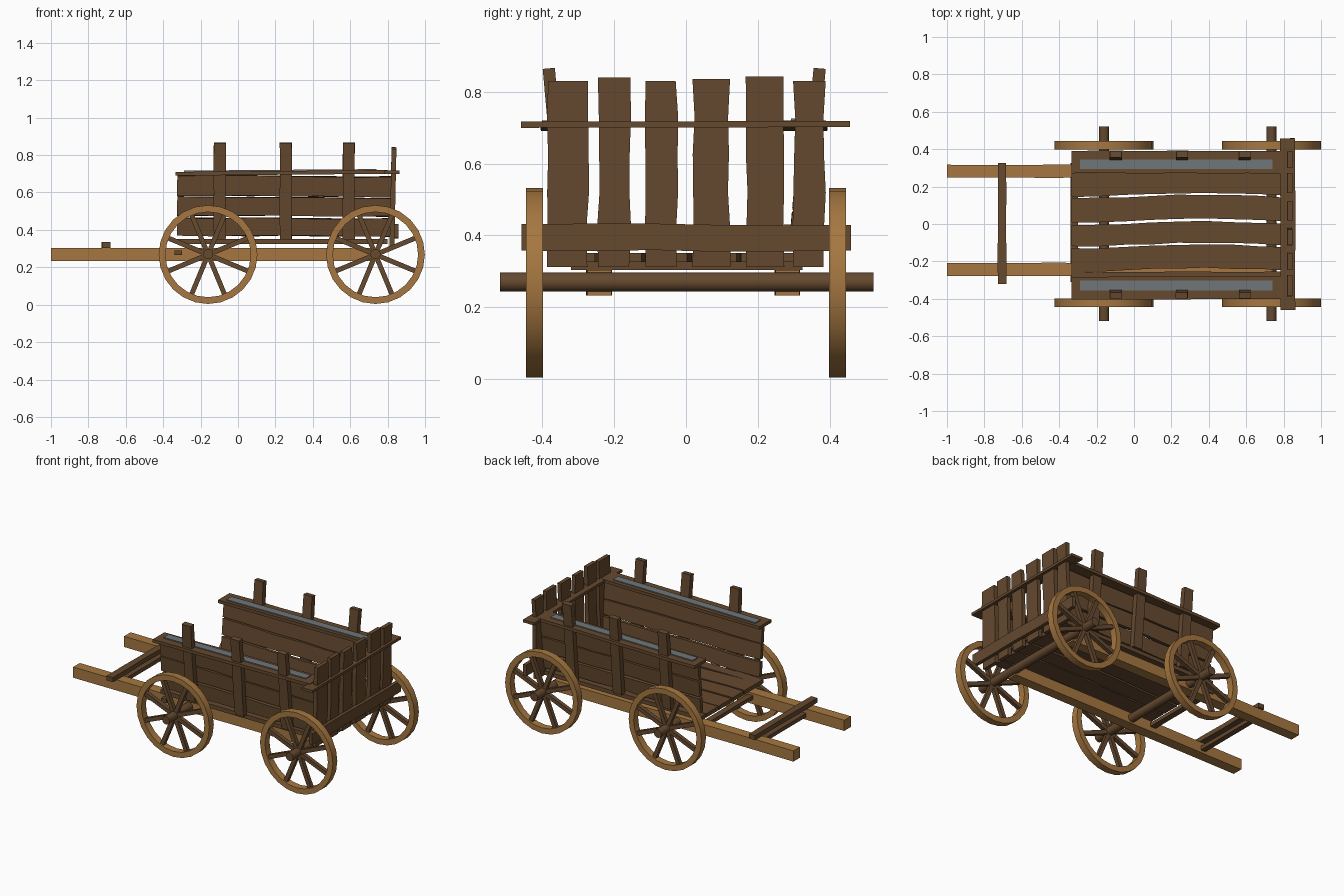
import bpy, bmesh, math, random
from mathutils import Vector

if "Cube" in bpy.data.objects:
    bpy.data.objects.remove(bpy.data.objects["Cube"])

random.seed(4)


def material(name, rgb):
    m = bpy.data.materials.new(name)
    m.diffuse_color = (*rgb, 1)
    m.use_nodes = True
    m.node_tree.nodes["Principled BSDF"].inputs["Base Color"].default_value = m.diffuse_color
    return m


DARK = material("dark_wood", (0.13, 0.067, 0.028))
LIGHT = material("light_wood", (0.38, 0.185, 0.052))
GREY = material("grey_metal", (0.16, 0.18, 0.19))


def smooth(ob, degrees):
    bpy.ops.object.select_all(action='DESELECT')
    bpy.context.view_layer.objects.active = ob
    ob.select_set(True)
    bpy.ops.object.shade_smooth_by_angle(angle=math.radians(degrees))


def finish(name, bm, mat):
    bmesh.ops.recalc_face_normals(bm, faces=bm.faces)
    me = bpy.data.meshes.new(name)
    bm.to_mesh(me)
    bm.free()
    ob = bpy.data.objects.new(name, me)
    bpy.context.collection.objects.link(ob)
    me.materials.append(mat)
    return ob


def add_board(bm, a, b, side, width, thick, segs=1, wobble=0.0, bow=0.0):
    """Board from a to b; side is the width direction; wobble and bow give hewn edges."""
    a, b = Vector(a), Vector(b)
    axis = (b - a).normalized()
    side = Vector(side)
    side = (side - axis * side.dot(axis)).normalized()
    nrm = axis.cross(side)
    rings = []
    for i in range(segs + 1):
        shift = bow * math.sin(math.pi * (1.6 * i / segs - 0.5))
        c = a.lerp(b, i / segs) + side * shift
        lo = -width / 2 + random.uniform(-wobble, wobble)
        hi = width / 2 + random.uniform(-wobble, wobble)
        rings.append([bm.verts.new(c + side * w + nrm * t) for w, t in
                      ((lo, -thick / 2), (hi, -thick / 2), (hi, thick / 2), (lo, thick / 2))])
    for r, q in zip(rings, rings[1:]):
        for k in range(4):
            bm.faces.new((r[k], r[(k + 1) % 4], q[(k + 1) % 4], q[k]))
    bm.faces.new(rings[0])
    bm.faces.new(rings[-1])


def board(name, a, b, side, width, thick, segs=1, wobble=0.0, bow=0.0, mat=DARK):
    bm = bmesh.new()
    add_board(bm, a, b, side, width, thick, segs, wobble, bow)
    return finish(name, bm, mat)


def rod(name, x, z, y0, y1, r, n, mat=DARK):
    bpy.ops.mesh.primitive_cylinder_add(vertices=n, radius=r, depth=y1 - y0,
                                        location=(x, (y0 + y1) / 2, z),
                                        rotation=(math.pi / 2, 0, 0))
    ob = bpy.context.object
    ob.name = name
    ob.data.materials.append(mat)
    smooth(ob, 40)
    return ob


def wheel(tag, x, y, z):
    # rim: square-section ring
    n, ro, ri, h = 24, 0.264, 0.228, 0.023
    bm = bmesh.new()
    rings = []
    for i in range(n):
        t = 2 * math.pi * i / n
        rings.append([bm.verts.new((x + r * math.cos(t), y + d, z + r * math.sin(t)))
                      for r, d in ((ro, -h), (ro, h), (ri, h), (ri, -h))])
    for i in range(n):
        p, q = rings[i], rings[(i + 1) % n]
        for k in range(4):
            bm.faces.new((p[k], q[k], q[(k + 1) % 4], p[(k + 1) % 4]))
    smooth(finish(tag + "_wheel_rim", bm, LIGHT), 40)
    # spokes
    bm = bmesh.new()
    for i in range(8):
        t = math.pi / 8 + i * math.pi / 4
        d = Vector((math.cos(t), 0, math.sin(t)))
        c = Vector((x, y, z))
        add_board(bm, c + d * 0.015, c + d * 0.232, (0, 1, 0), 0.026, 0.026)
    finish(tag + "_wheel_spokes", bm, DARK)


# axles and wheels (the axle ends act as hubs)
for end, x in (("front", -0.16), ("rear", 0.735)):
    rod(end + "_axle", x, 0.270, -0.518, 0.522, 0.027, 16)
    for sname, y in (("right", -0.422), ("left", 0.422)):
        wheel(f"{end}_{sname}", x, y, 0.268)

# shafts and crossbars
for sname, y in (("right", -0.242), ("left", 0.282)):
    board(sname + "_shaft", (-1, y, 0.268), (0.735, y, 0.268), (0, 1, 0),
          0.068, 0.07, 6, 0.002, mat=LIGHT)
board("upper_crossbar", (-0.706, -0.32, 0.319), (-0.706, 0.325, 0.319), (1, 0, 0), 0.045, 0.03, 4, 0.002)
board("lower_crossbar", (-0.706, -0.24, 0.262), (-0.706, 0.28, 0.262), (1, 0, 0), 0.035, 0.025)
board("box_crossbar", (-0.32, -0.31, 0.277), (-0.32, 0.325, 0.277), (1, 0, 0), 0.04, 0.024)

# floor planks
for i, (y, w) in enumerate(((-0.29, 0.07), (-0.182, 0.125), (-0.053, 0.115),
                            (0.083, 0.128), (0.217, 0.122), (0.30, 0.05))):
    board(f"floor_plank_{i}", (-0.335, y, 0.338), (0.80, y, 0.338), (0, 1, 0),
          w, 0.026, 8, 0.003, 0.010 if 0 < i < 5 else 0)


def post_y(z):
    return 0.330 + 0.09 * (z - 0.34)


# leaning side walls: planks, posts, top rail, grey strip
for sname, s in (("right", -1), ("left", 1)):
    off = -0.005
    lean = (0, s * 0.09, 1)
    for i, (z, w) in enumerate(((0.415, 0.095), (0.524, 0.096), (0.634, 0.108))):
        y = s * (post_y(z) - 0.029) + off
        board(f"{sname}_side_plank_{i}", (-0.325, y, z + 0.004), (0.825, y, z - 0.004),
              lean, w, 0.024, 6, 0.004)
    for i, x in enumerate((-0.098, 0.256, 0.592)):
        board(f"{sname}_post_{i}", (x, s * post_y(0.35) + off, 0.35),
              (x, s * post_y(0.865) + off, 0.865), (1, 0, 0), 0.064, 0.034, 4, 0.002)
    yr = s * 0.336 + off
    board(sname + "_top_rail", (-0.335, yr, 0.70), (0.80, yr, 0.71), (0, 1, 0),
          0.122, 0.02, 6, 0.003)
    yg = s * 0.324 + off
    board(sname + "_grey_strip", (-0.29, yg, 0.711), (0.74, yg, 0.719), (0, 1, 0),
          0.052, 0.012, mat=GREY)

# tailgate slats and rails
for i, (y, w, top) in enumerate(((-0.33, 0.112, 0.83), (-0.20, 0.088, 0.84), (-0.068, 0.085, 0.83),
                                 (0.07, 0.10, 0.835), (0.22, 0.10, 0.842), (0.343, 0.085, 0.83))):
    board(f"tailgate_slat_{i}", (0.823, y, 0.312), (0.834, y, top), (0, 1, 0),
          w, 0.026, 5, 0.004)
board("tailgate_top_rail", (0.822, -0.46, 0.708), (0.822, 0.457, 0.71), (1, 0, 0), 0.08, 0.017, 5, 0.002)
board("tailgate_low_board", (0.846, -0.458, 0.394), (0.846, 0.46, 0.394), (0, 0, 1), 0.074, 0.024, 5, 0.003)
